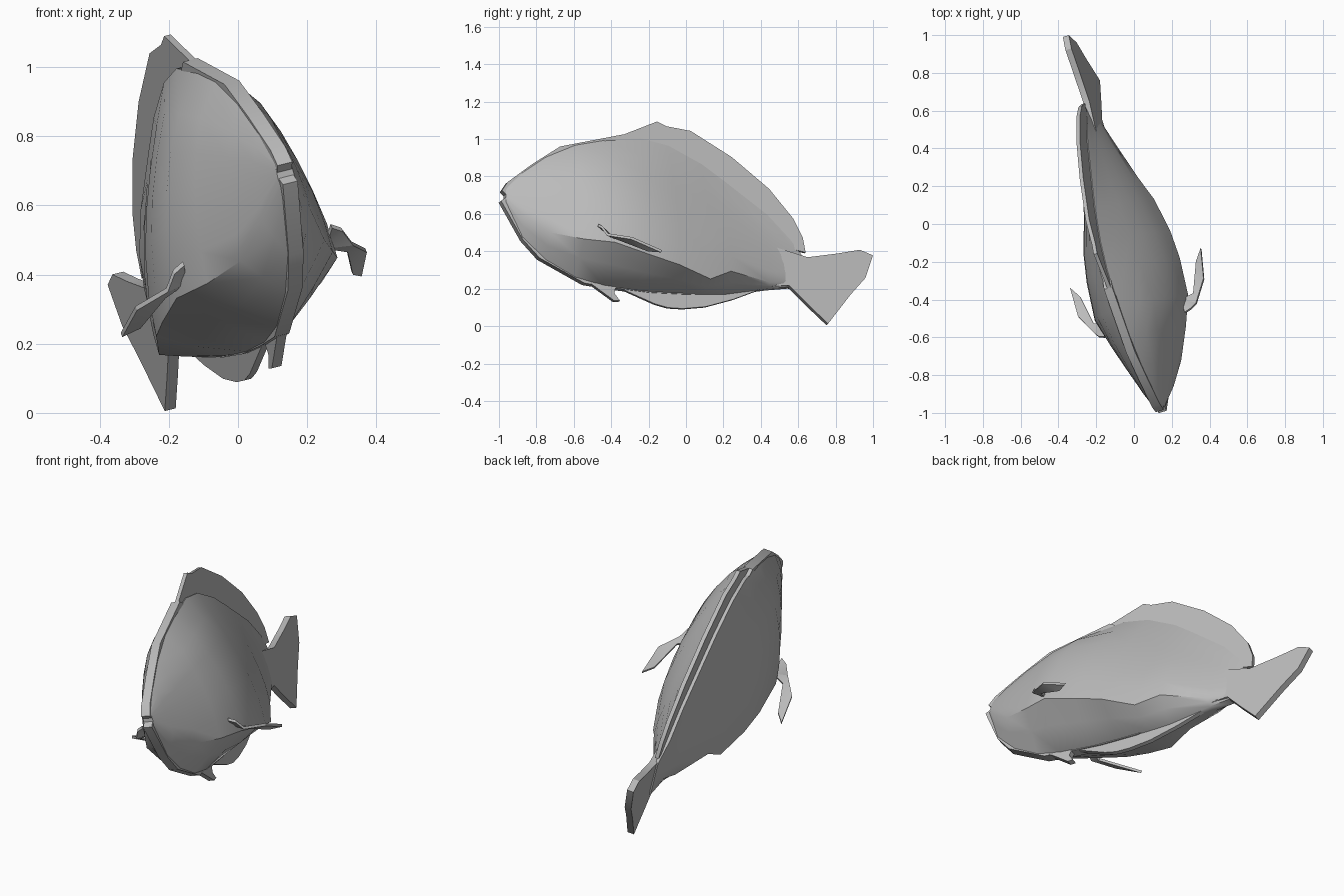
import bpy
import bmesh
import math
from mathutils import Vector

old = bpy.data.objects.get("Cube")
if old:
    bpy.data.objects.remove(old, do_unlink=True)

grey = bpy.data.materials.new("plain grey")
grey.use_nodes = True
colour = (0.5, 0.5, 0.5, 1)
grey.diffuse_color = colour
grey.node_tree.nodes["Principled BSDF"].inputs["Base Color"].default_value = colour

# The swimming fish leans and turns: its mid plane is x = A + B*y + C*z
A, B, C = 0.0166, -0.304, -0.2525
side = Vector((1, -B, -C)).normalized()


def place(y, z, t=0.0):
    """Point on the mid plane, moved sideways by t."""
    return Vector((A + B * y + C * z, y, z)) + side * t


def reflect(p):
    """Mirror a point across the mid plane."""
    return p - side * (2 * (p - place(0, 0)).dot(side))


def finish(name, bm, angle):
    bmesh.ops.recalc_face_normals(bm, faces=bm.faces)
    mesh = bpy.data.meshes.new(name)
    bm.to_mesh(mesh)
    bm.free()
    mesh.materials.append(grey)
    obj = bpy.data.objects.new(name, mesh)
    bpy.context.collection.objects.link(obj)
    bpy.ops.object.select_all(action='DESELECT')
    obj.select_set(True)
    bpy.context.view_layer.objects.active = obj
    bpy.ops.object.shade_smooth_by_angle(angle=math.radians(angle))


def plate(name, points, half):
    """Flat plate of even thickness from a loop of points."""
    bm = bmesh.new()
    face = bm.faces.new([bm.verts.new(p) for p in points])
    face.normal_update()
    shift = face.normal * half
    bmesh.ops.translate(bm, verts=bm.verts, vec=-shift)
    out = bmesh.ops.extrude_face_region(bm, geom=[face], use_keep_orig=True)
    moved = [g for g in out["geom"] if isinstance(g, bmesh.types.BMVert)]
    bmesh.ops.translate(bm, verts=moved, vec=shift * 2)
    bmesh.ops.triangulate(bm, faces=[f for f in bm.faces if len(f.verts) > 4])
    finish(name, bm, 25)


def mid_plate(name, outline, half, offset=0.0):
    """Plate lying in, or just beside, the mid plane."""
    plate(name, [place(y, z, offset) for y, z in outline], half)


# Body: y, back height, crease height, keel height, half width, roundness
stations = [
    (-0.97, 0.735, 0.68, 0.64, 0.025, 0.7),
    (-0.88, 0.82, 0.57, 0.465, 0.075, 0.65),
    (-0.76, 0.90, 0.47, 0.35, 0.13, 0.65),
    (-0.60, 0.965, 0.42, 0.255, 0.195, 0.65),
    (-0.45, 0.99, 0.39, 0.21, 0.25, 0.72),
    (-0.25, 1.0, 0.32, 0.182, 0.248, 0.9),
    (-0.10, 0.96, 0.275, 0.172, 0.23, 1.0),
    (0.08, 0.86, 0.21, 0.165, 0.18, 1.05),
    (0.20, 0.77, 0.26, 0.165, 0.145, 1.1),
    (0.43, 0.59, 0.22, 0.195, 0.06, 1.1),
    (0.55, 0.46, 0.24, 0.205, 0.028, 1.0),
    (0.63, 0.36, 0.26, 0.18, 0.006, 1.0),
]
EDGE = 0.02
STEPS = 6


def half_section(y, top, crease, keel, wide, power):
    edge = min(EDGE, wide)
    pts = []
    for i in range(STEPS + 1):
        f = i / STEPS
        t = edge + (wide - edge) * math.sin(f * math.pi / 2) ** power
        pts.append((y, top + (crease - top) * f, t))
    pts.append((y, (crease + keel) / 2, edge + (wide - edge) * 0.53))
    pts.append((y, keel, edge))
    return pts


bm = bmesh.new()
rings = []
for s in stations:
    half = half_section(*s)
    ring = [place(y, z, t) for y, z, t in half]
    ring += [place(y, z, -t) for y, z, t in reversed(half)]
    rings.append([bm.verts.new(p) for p in ring])
for a, b in zip(rings, rings[1:]):
    for i in range(len(a)):
        j = (i + 1) % len(a)
        bm.faces.new((a[i], a[j], b[j], b[i]))
bm.faces.new(rings[0])
bm.faces.new(rings[-1])
finish("body", bm, 38)

# Ridge running round the body, with the mouth notch at the front
mid_plate("ridge_and_lips", [
    (-0.99, 0.72), (-0.96, 0.765), (-0.83, 0.86), (-0.68, 0.955),
    (-0.34, 1.02), (0.0, 0.8), (0.5, 0.35), (0.5, 0.21), (0.3, 0.185),
    (0, 0.165), (-0.2, 0.175), (-0.4, 0.2), (-0.55, 0.225),
    (-0.79, 0.36), (-0.88, 0.46), (-0.995, 0.665), (-0.96, 0.69)], 0.023)

# Fins lying along the middle
mid_plate("dorsal_fin", [
    (-0.4, 1.0), (-0.34, 1.02), (-0.16, 1.09), (-0.11, 1.065), (0.02, 1.04),
    (0.24, 0.9), (0.44, 0.73), (0.57, 0.57), (0.62, 0.47),
    (0.635, 0.39), (0.4, 0.45), (0, 0.8)], 0.01, 0.006)

mid_plate("tail_fin", [
    (0.45, 0.205), (0.54, 0.21), (0.65, 0.1), (0.75, 0.005), (0.87, 0.16),
    (0.95, 0.25), (0.99, 0.37), (0.92, 0.4), (0.8, 0.38), (0.64, 0.36),
    (0.45, 0.42)], 0.017, 0.018)

mid_plate("anal_fin", [
    (-0.36, 0.2), (-0.17, 0.115), (-0.1, 0.095), (-0.02, 0.09),
    (0.1, 0.1), (0.25, 0.14), (0.44, 0.21), (0, 0.22)], 0.011, 0.006)

mid_plate("pelvic_fin", [
    (-0.52, 0.225), (-0.39, 0.13), (-0.36, 0.13), (-0.39, 0.17),
    (-0.38, 0.22)], 0.015, 0.01)

# Paired fins on the flanks
pectoral = [Vector(p) for p in (
    (0.27, -0.47, 0.54), (0.3, -0.45, 0.53), (0.33, -0.42, 0.49),
    (0.37, -0.29, 0.47), (0.355, -0.13, 0.4), (0.33, -0.2, 0.405),
    (0.315, -0.37, 0.47), (0.25, -0.4, 0.48))]
plate("left_pectoral_fin", pectoral, 0.007)
plate("right_pectoral_fin", [reflect(p) for p in pectoral], 0.007)
